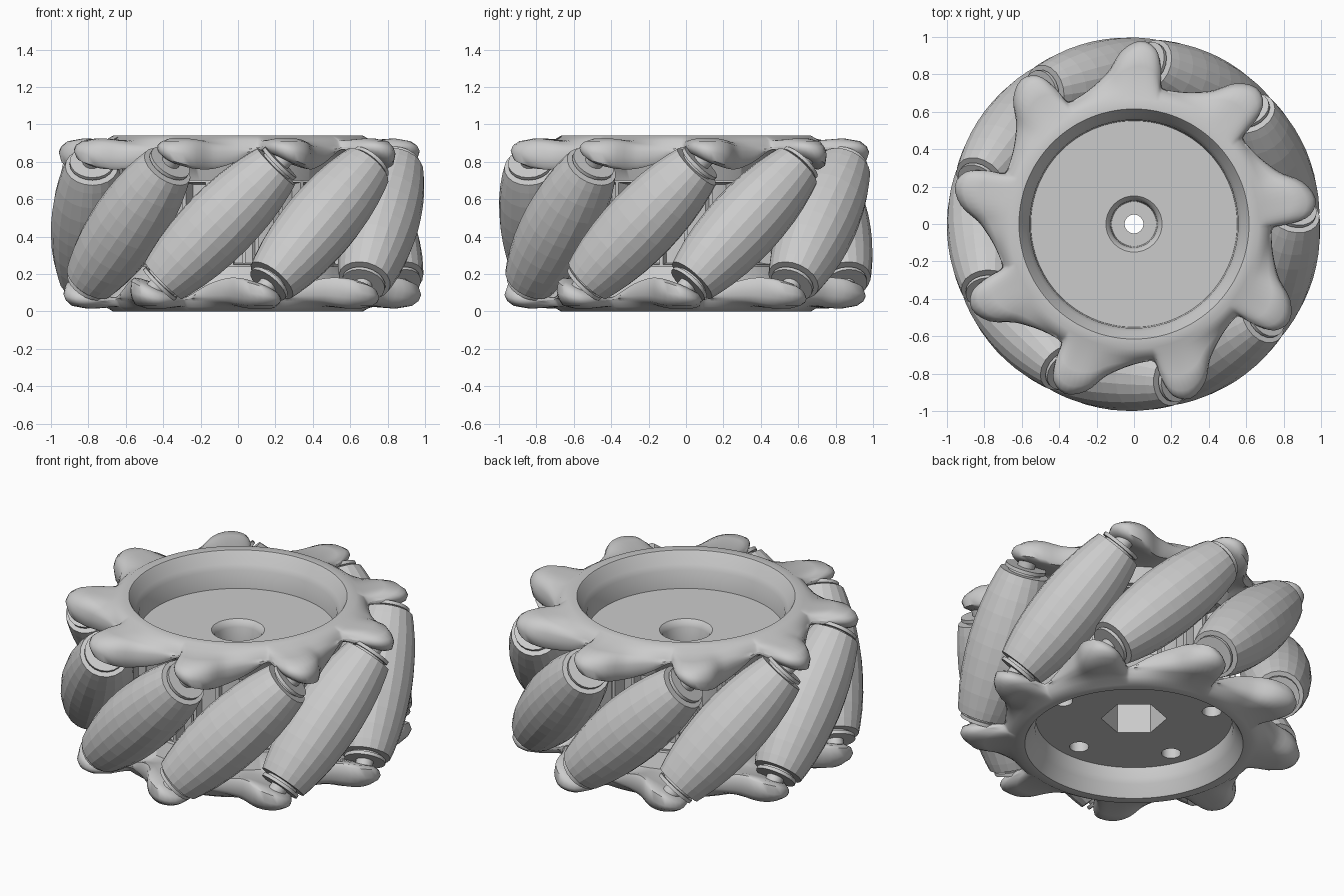
import bpy, bmesh
from math import sin, cos, pi, radians
from mathutils import Matrix

if "Cube" in bpy.data.objects:
    bpy.data.objects.remove(bpy.data.objects["Cube"])

N = 9            # rollers
MID = 0.47       # half the wheel height
ROLLER_R = 0.80  # distance of roller axes from the wheel axis
PHASE = 23       # angle of the first roller


def make_object(name, bm, smooth=None):
    bmesh.ops.recalc_face_normals(bm, faces=bm.faces)
    me = bpy.data.meshes.new(name)
    bm.to_mesh(me)
    bm.free()
    ob = bpy.data.objects.new(name, me)
    bpy.context.collection.objects.link(ob)
    if smooth:
        bpy.ops.object.select_all(action='DESELECT')
        ob.select_set(True)
        bpy.context.view_layer.objects.active = ob
        bpy.ops.object.shade_smooth_by_angle(angle=radians(smooth))
    return ob


def loft(sections):
    """Closed sections joined in a closed loop around z; each is (angle, [(r, z)...])."""
    bm = bmesh.new()
    rings = [[bm.verts.new((r * cos(a), r * sin(a), z)) for r, z in pts] for a, pts in sections]
    for i, ring in enumerate(rings):
        nxt = rings[(i + 1) % len(rings)]
        for j in range(len(ring)):
            k = (j + 1) % len(ring)
            bm.faces.new((ring[j], nxt[j], nxt[k], ring[k]))
    return bm


def lathe(profile, sides):
    """Open profile of (r, z) turned around z, with flat caps."""
    bm = bmesh.new()
    rings = [[bm.verts.new((r * cos(2 * pi * i / sides), r * sin(2 * pi * i / sides), z))
              for i in range(sides)] for r, z in profile]
    for a, b in zip(rings, rings[1:]):
        for i in range(sides):
            k = (i + 1) % sides
            bm.faces.new((a[i], a[k], b[k], b[i]))
    bm.faces.new(rings[0])
    bm.faces.new(rings[-1])
    return bm


def catmull(p0, p1, p2, p3, t):
    return 0.5 * (2 * p1 + (p2 - p0) * t + (2 * p0 - 5 * p1 + 4 * p2 - p3) * t * t
                  + (3 * p1 - p0 - 3 * p2 + p3) * t ** 3)


# One tooth of the side ring: angle from lobe centre, outer radius, underside height
TOOTH = [(-8.5, .74, .86), (-7, .76, .865), (-5.5, .86, .855), (-3, .945, .835), (2, .98, .795),
         (8, .93, .765), (13, .835, .76), (18, .785, .775), (23, .755, .80), (28, .74, .835)]


def ring_section(r, zb):
    k = max(0, min(1, (r - .74) / .22))
    zt = .88 + .04 * k
    q = .71                       # fixed shoulder that every tooth grows from
    mid = q + .5 * (r - q)
    edge = q + .82 * (r - q)
    return [(.55, .70), (.557, .84), (.575, .87), (.608, .93), (.615, .94), (.668, .94),
            (q, .915), (mid, zt + .005), (edge, zt - .01), (q + .95 * (r - q), zt * .7 + zb * .3),
            (r, (zt + zb) / 2 - .005), (q + .95 * (r - q), zb + .015), (edge, zb), (mid, zb + .005),
            (.68, .5 * zb + .41), (.63, .79), (.60, .70)]


def side_ring(name):
    pts = [(PHASE + 23 + 40 * n + a, r, z) for n in range(N) for a, r, z in TOOTH]
    total, sections = len(pts), []
    for i in range(total):
        quad = [list(pts[(i + d) % total]) for d in (-1, 0, 1, 2)]
        for q, d in zip(quad, (-1, 0, 1, 2)):
            q[0] += 360 * ((i + d) // total)
        for s in range(3):
            a, r, z = (catmull(*[q[c] for q in quad], s / 3) for c in range(3))
            sections.append((radians(a), ring_section(r, z)))
    return loft(sections)


# Toothed side rings: the lower one is the upper one flipped about a roller's radius
make_object("upper_side_ring", side_ring("upper"), 50)
bm = side_ring("lower")
axis = (cos(radians(PHASE)), sin(radians(PHASE)), 0)
flip = Matrix.Translation((0, 0, MID)) @ Matrix.Rotation(pi, 4, axis) @ Matrix.Translation((0, 0, -MID))
bmesh.ops.transform(bm, matrix=flip, verts=bm.verts)
make_object("lower_side_ring", bm, 50)

# Hub with two end plates and a countersunk bore
HUB = [(.05, .60), (.12, .60), (.125, .69), (.135, .715), (.15, .73), (.565, .73), (.575, .69),
       (.50, .68), (.50, .26), (.575, .25), (.562, .165), (.05, .165)]
hub = make_object("hub", loft([(2 * pi * i / 48, HUB) for i in range(48)]))


def cutter(radius, sides, x, y, z0, z1, turn=0.0):
    bm = lathe([(radius, z0), (radius, z1)], sides)
    bmesh.ops.rotate(bm, verts=bm.verts, matrix=Matrix.Rotation(turn, 3, 'Z'))
    bmesh.ops.translate(bm, verts=bm.verts, vec=(x, y, 0))
    ob = make_object("cutter", bm)
    ob.hide_render = True
    return ob


# Hexagonal drive socket and five screw holes in the underside
cutters = [cutter(.185, 6, 0, 0, .1, .46, radians(20))]
for i in range(5):
    a = radians(274 + 72 * i)
    cutters.append(cutter(.055, 16, .445 * cos(a), .445 * sin(a), .1, .45))
bpy.context.view_layer.objects.active = hub
for c in cutters:
    mod = hub.modifiers.new("cut", 'BOOLEAN')
    mod.operation, mod.solver, mod.object = 'DIFFERENCE', 'EXACT', c
    bpy.ops.object.modifier_apply(modifier=mod.name)
    bpy.data.objects.remove(c)
bpy.ops.object.select_all(action='DESELECT')
hub.select_set(True)
bpy.ops.object.shade_smooth_by_angle(angle=radians(30))

# Thin upright ribs around the hub
bm = bmesh.new()
for i in range(27):
    m = (Matrix.Rotation(2 * pi * i / 27, 4, 'Z') @ Matrix.Translation((.53, 0, MID))
         @ Matrix.Diagonal((.09, .02, .46, 1)))
    bmesh.ops.create_cube(bm, size=1, matrix=m)
make_object("hub_ribs", bm)

# Barrel rollers on 45 degree axles, each with a stepped washer at both ends
half = [(.201, 0), (.198, .09), (.190, .19), (.175, .29), (.155, .38), (.141, .43)]
barrel = [(r, -s) for r, s in reversed(half[1:])] + half
washer = [(.095, .42), (.095, .445), (.118, .445), (.118, .465), (.05, .465), (.05, .56)]
axle = [(r, -s) for r, s in reversed(washer)] + washer
for i in range(N):
    place = (Matrix.Rotation(radians(PHASE + 40 * i), 4, 'Z')
             @ Matrix.Translation((ROLLER_R, 0, MID)) @ Matrix.Rotation(radians(-45), 4, 'X'))
    make_object(f"roller_{i + 1}", lathe(barrel, 20)).matrix_world = place
    make_object(f"axle_{i + 1}", lathe(axle, 20), 30).matrix_world = place
